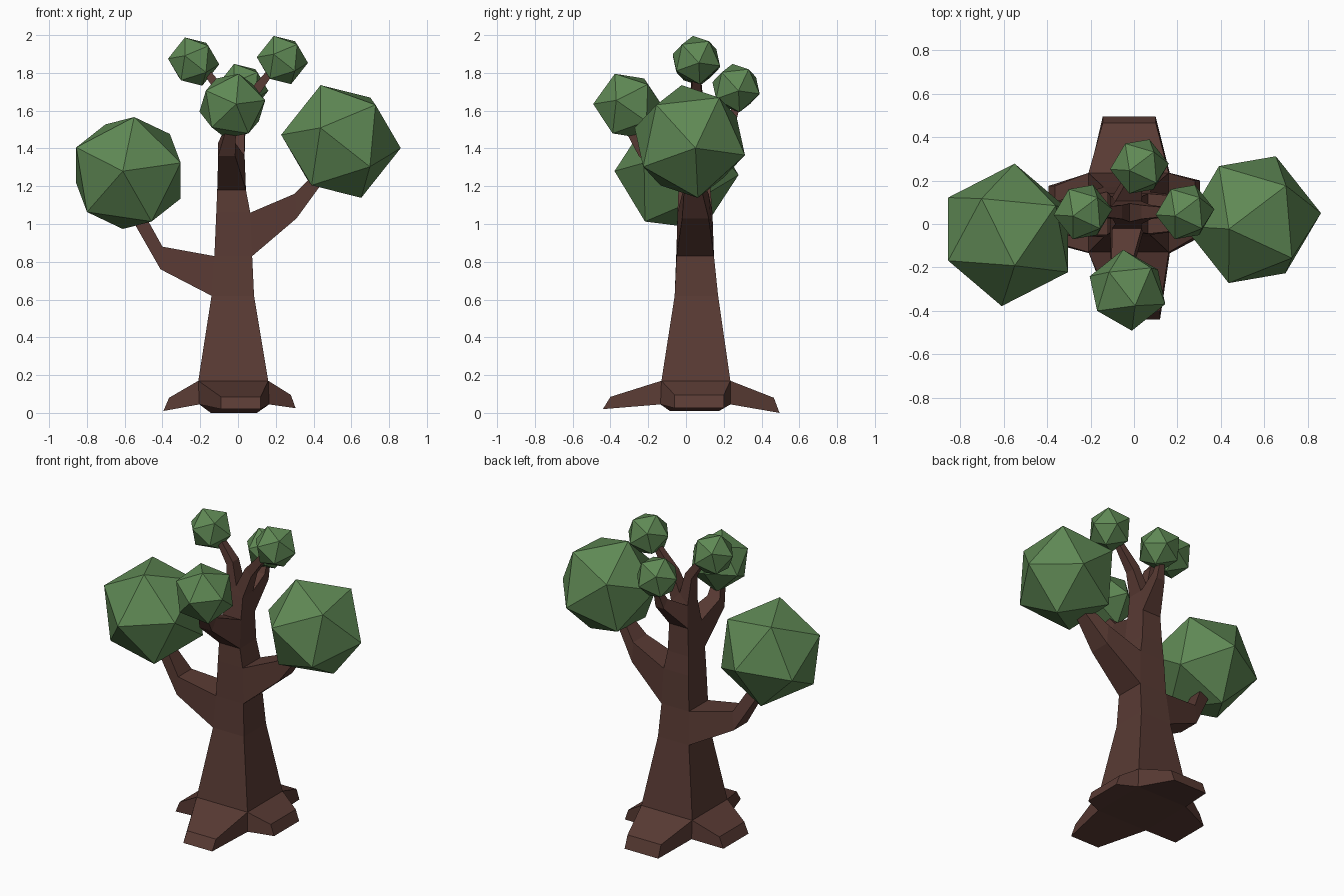
import bpy, bmesh
from mathutils import Vector, Matrix

if "Cube" in bpy.data.objects:
    bpy.data.objects.remove(bpy.data.objects["Cube"])


def material(name, rgb):
    m = bpy.data.materials.new(name)
    m.diffuse_color = (*rgb, 1)
    m.use_nodes = True
    m.node_tree.nodes["Principled BSDF"].inputs["Base Color"].default_value = m.diffuse_color
    return m


BARK = material("bark", (0.10, 0.043, 0.034))
LEAF = material("leaf", (0.115, 0.25, 0.09))


def finish(name, bm, mat):
    bmesh.ops.recalc_face_normals(bm, faces=bm.faces)
    me = bpy.data.meshes.new(name)
    bm.to_mesh(me)
    bm.free()
    me.materials.append(mat)
    ob = bpy.data.objects.new(name, me)
    bpy.context.collection.objects.link(ob)


# ---- trunk, roots and branches: one four-sided mesh, limbs grown out of its side faces
bm = bmesh.new()


def grow(quad, rings):
    """Extend a quad opening through successive rings of four points and cap it."""
    for pts in rings:
        new = [bm.verts.new(p) for p in pts]
        for k in range(4):
            j = (k + 1) % 4
            bm.faces.new((quad[k], quad[j], new[j], new[k]))
        quad = new
    bm.faces.new(quad)


def side_ring(side, lo, hi, c, hw):
    """Ring for a limb leaving side 0 front, 1 right, 2 back, 3 left."""
    s = hw if side < 2 else -hw
    raw = [(lo, c - s), (lo, c + s), (hi, c + s), (hi, c - s)]
    if side % 2:
        return [(u, v, z) for (u, z), v in raw]
    return [(v, u, z) for (u, z), v in raw]


# trunk levels: z, x range, y range
levels = [
    (0.045, -0.205, 0.165, -0.135, 0.235),
    (0.17, -0.21, 0.16, -0.13, 0.235),
    (0.62, -0.14, 0.085, -0.06, 0.17),
    (0.83, -0.125, 0.075, -0.05, 0.148),
    (1.06, -0.115, 0.065, -0.045, 0.14),
    (1.18, -0.11, 0.042, -0.04, 0.13),
    (1.36, -0.10, 0.035, -0.02, 0.125),
    (1.50, -0.085, 0.035, 0.0, 0.105),
]
R = [[bm.verts.new(p) for p in ((a, c, z), (b, c, z), (b, d, z), (a, d, z))]
     for z, a, b, c, d in levels]

# limbs keyed by (level, side): rings of low point, high point, centre, half width
limbs = {
    (0, 0): [((-0.44, 0.02), (-0.40, 0.085), 0.015, 0.105)],
    (0, 1): [((0.305, 0.025), (0.28, 0.095), 0.07, 0.13)],
    (0, 2): [((0.495, 0.0), (0.465, 0.08), -0.022, 0.122)],
    (0, 3): [((-0.395, 0.01), (-0.365, 0.08), 0.045, 0.13)],
    (2, 3): [((-0.41, 0.76), (-0.40, 0.88), 0.02, 0.07),
             ((-0.57, 1.04), (-0.50, 1.06), -0.01, 0.035)],
    (3, 1): [((0.31, 1.03), (0.30, 1.16), 0.05, 0.07),
             ((0.47, 1.25), (0.42, 1.28), 0.03, 0.035)],
    (5, 0): [((-0.25, 1.36), (-0.20, 1.43), -0.06, 0.045),
             ((-0.33, 1.51), (-0.28, 1.53), -0.035, 0.025)],
    (6, 2): [((0.26, 1.52), (0.22, 1.57), 0.01, 0.03),
             ((0.29, 1.64), (0.26, 1.65), 0.02, 0.015)],
}
for i in range(len(R) - 1):
    for k in range(4):
        j = (k + 1) % 4
        quad = [R[i][k], R[i][j], R[i + 1][j], R[i + 1][k]]
        if (i, k) in limbs:
            grow(quad, [side_ring(k, *r) for r in limbs[i, k]])
        else:
            bm.faces.new(quad)
bm.faces.new(R[0])

# fork at the trunk top
c0, c1, c2, c3 = R[-1]
m0 = bm.verts.new((-0.02, 0.01, 1.56))
m1 = bm.verts.new((-0.02, 0.095, 1.56))
bm.faces.new((c0, c1, m0))
bm.faces.new((c2, c3, m1))


def fork_ring(l, r, y, h):
    return [(l[0], y - h, l[1]), (r[0], y - h, r[1]), (r[0], y + h, r[1]), (l[0], y + h, l[1])]


grow([c0, m0, m1, c3], [fork_ring((-0.10, 1.67), (-0.055, 1.70), 0.055, 0.032),
                        fork_ring((-0.19, 1.81), (-0.17, 1.84), 0.055, 0.018)])
grow([m0, c1, c2, m1], [fork_ring((0.035, 1.68), (0.08, 1.64), 0.055, 0.032),
                        fork_ring((0.17, 1.83), (0.19, 1.80), 0.055, 0.018)])
finish("trunk", bm, BARK)


# ---- foliage: icosahedra oriented by one corner and a neighbouring corner
def foliage(name, centre, radius, corner, neighbour):
    z = Vector(corner).normalized()
    n = Vector(neighbour)
    x = (n - z * n.dot(z)).normalized()
    rot = Matrix((x, z.cross(x), z)).transposed().to_4x4()
    b = bmesh.new()
    bmesh.ops.create_icosphere(b, subdivisions=1, radius=radius,
                               matrix=Matrix.Translation(centre) @ rot)
    finish(name, b, LEAF)


C, N = (0.315, 0.03, -0.035), (0.15, 0.157, 0.235)
foliage("left_foliage", (-0.58, -0.05, 1.27), 0.33, (-0.03, -0.33, 0.01), (0.03, -0.15, 0.3))
foliage("right_foliage", (0.545, 0.02, 1.437), 0.32, C, N)
foliage("front_foliage", (-0.03, -0.305, 1.625), 0.188, (0.02, -0.185, 0.01), (0.175, -0.06, 0.03))
foliage("back_foliage", (0.025, 0.265, 1.72), 0.137, C, N)
foliage("top_left_foliage", (-0.235, 0.055, 1.86), 0.137, C, N)
foliage("top_right_foliage", (0.235, 0.055, 1.868), 0.137, C, N)
